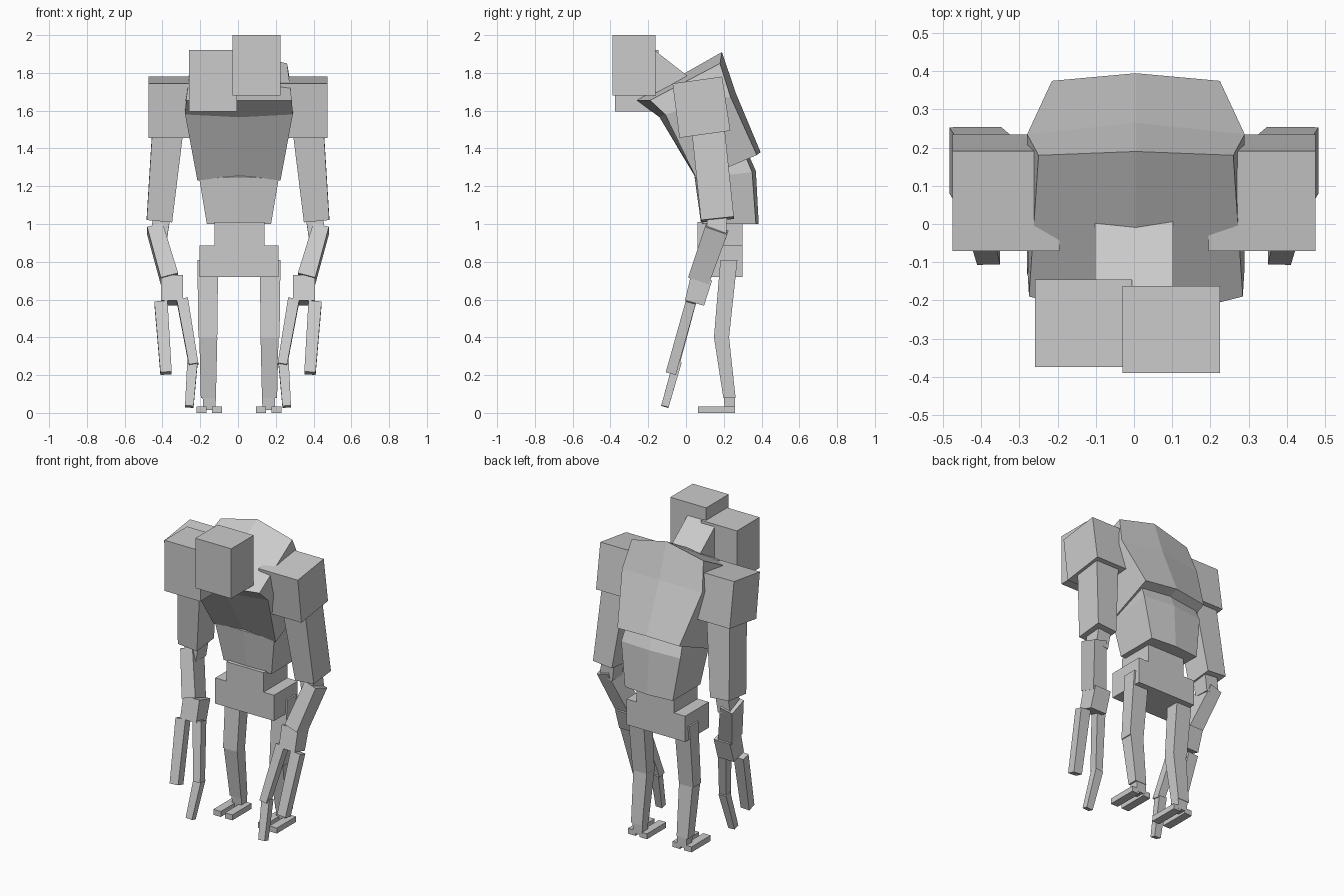
import bpy, bmesh
from mathutils import Vector

old = bpy.data.objects.get("Cube")
if old:
    bpy.data.objects.remove(old, do_unlink=True)

grey = bpy.data.materials.new("plain_grey")
grey.use_nodes = True
GREY = (0.6, 0.6, 0.6, 1)
grey.diffuse_color = GREY
grey.node_tree.nodes["Principled BSDF"].inputs["Base Color"].default_value = GREY


def loft(name, rings):
    """Flat-faced solid through equal rings; six-point end caps fold on the centre line."""
    bm = bmesh.new()
    loops = [[bm.verts.new(p) for p in ring] for ring in rings]
    n = len(loops[0])
    for a, b in zip(loops, loops[1:]):
        for i in range(n):
            j = (i + 1) % n
            bm.faces.new((a[i], a[j], b[j], b[i]))
    for cap in (loops[0], loops[-1]):
        if n == 6:
            bm.faces.new((cap[0], cap[1], cap[4], cap[5]))
            bm.faces.new((cap[1], cap[2], cap[3], cap[4]))
        else:
            bm.faces.new(cap)
    bmesh.ops.recalc_face_normals(bm, faces=bm.faces)
    mesh = bpy.data.meshes.new(name)
    bm.to_mesh(mesh)
    bm.free()
    mesh.materials.append(grey)
    obj = bpy.data.objects.new(name, mesh)
    bpy.context.collection.objects.link(obj)
    return obj


def limb(name, p0, p1, size0, size1=None, flat=False):
    """Tapered bar from p0 to p1; flat keeps its ends level."""
    p0, p1 = Vector(p0), Vector(p1)
    across, depth = Vector((1, 0, 0)), Vector((0, 1, 0))
    if not flat:
        axis = (p1 - p0).normalized()
        across = (across - axis * axis.x).normalized()
        depth = axis.cross(across)
    rings = []
    for p, (w, d) in ((p0, size0), (p1, size1 or size0)):
        rings.append([p + across * w / 2 * i + depth * d / 2 * j
                      for i, j in ((-1, -1), (1, -1), (1, 1), (-1, 1))])
    return loft(name, rings)


def box(name, x, y, z):
    cx, cy = sum(x) / 2, sum(y) / 2
    size = (x[1] - x[0], y[1] - y[0])
    return limb(name, (cx, cy, z[0]), (cx, cy, z[1]), size, flat=True)


MID = 0.005  # body centre line


def ring(w_front, w_back, front_mid, front_side, back_mid, back_side):
    return [(MID - w_front, *front_side), (MID, *front_mid), (MID + w_front, *front_side),
            (MID + w_back, *back_side), (MID, *back_mid), (MID - w_back, *back_side)]


# Hunched torso
loft("chest", [
    ring(0.22, 0.22, (0.05, 1.255), (0.06, 1.23), (0.395, 1.38), (0.375, 1.365)),
    ring(0.285, 0.285, (-0.14, 1.565), (-0.11, 1.58), (0.265, 1.69), (0.235, 1.675)),
    ring(0.28, 0.255, (-0.26, 1.655), (-0.19, 1.655), (0.19, 1.91), (0.18, 1.85)),
])
loft("abdomen", [
    ring(0.17, 0.17, (0.08, 1.0), (0.09, 1.0), (0.385, 1.0), (0.37, 1.0)),
    ring(0.21, 0.21, (0.045, 1.25), (0.06, 1.24), (0.37, 1.28), (0.35, 1.275)),
    ring(0.2, 0.2, (0.1, 1.31), (0.11, 1.31), (0.33, 1.37), (0.31, 1.37)),
])
box("waist", (-0.125, 0.14), (0.06, 0.3), (0.87, 1.01))
box("pelvis", (-0.204, 0.214), (0.06, 0.3), (0.72, 0.885))

# Neck and the two head blocks
limb("neck", (0, -0.215, 1.85), (0, -0.01, 1.69), (0.205, 0.17))
box("right_head", (-0.26, -0.005), (-0.375, -0.145), (1.595, 1.92))
box("left_head", (-0.03, 0.225), (-0.39, -0.162), (1.68, 2.0))

for s, side in ((1, "left"), (-1, "right")):
    def arm(part, p0, p1, size0, size1=None):
        limb(f"{side}_{part}", (s * p0[0], *p0[1:]), (s * p1[0], *p1[1:]), size0, size1)

    # Shoulder and arm
    arm("shoulder", (0.335, 0.06, 1.762), (0.335, 0.1, 1.475), (0.28, 0.265), (0.28, 0.272))
    arm("upper_arm", (0.37, 0.115, 1.52), (0.416, 0.167, 1.024), (0.165, 0.175), (0.135, 0.175))
    arm("elbow", (0.4, 0.165, 1.06), (0.42, 0.16, 0.93), (0.09, 0.105))
    arm("forearm", (0.44, 0.163, 0.975), (0.363, 0.07, 0.71), (0.085, 0.125), (0.095, 0.115))
    arm("wrist", (0.35, 0.082, 0.715), (0.35, 0.045, 0.582), (0.115, 0.115), (0.115, 0.105))

    # Long fingers
    arm("outer_finger", (0.408, 0.025, 0.585), (0.381, -0.08, 0.21), (0.07, 0.055), (0.06, 0.055))
    arm("inner_finger", (0.295, 0.03, 0.6), (0.235, -0.06, 0.255), (0.06, 0.055), (0.05, 0.05))
    arm("inner_fingertip", (0.241, -0.045, 0.27), (0.258, -0.112, 0.033), (0.055, 0.045), (0.045, 0.04))

    # Leg, ankle and split foot
    def leg(part, x, p0, p1, size0, size1):
        limb(f"{side}_{part}", (MID + s * x, *p0), (MID + s * x, *p1), size0, size1, flat=True)

    leg("thigh", 0.165, (0.227, 0.81), (0.188, 0.4), (0.11, 0.09), (0.1, 0.08))
    leg("shin", 0.162, (0.188, 0.4), (0.23, 0.08), (0.095, 0.08), (0.08, 0.065))
    leg("ankle", 0.157, (0.23, 0.085), (0.233, 0.015), (0.07, 0.06), (0.065, 0.055))
    for toe, x in (("inner_toe", 0.117), ("outer_toe", 0.199)):
        leg(toe, x, (0.162, 0.0), (0.162, 0.035), (0.053, 0.195), (0.053, 0.195))
